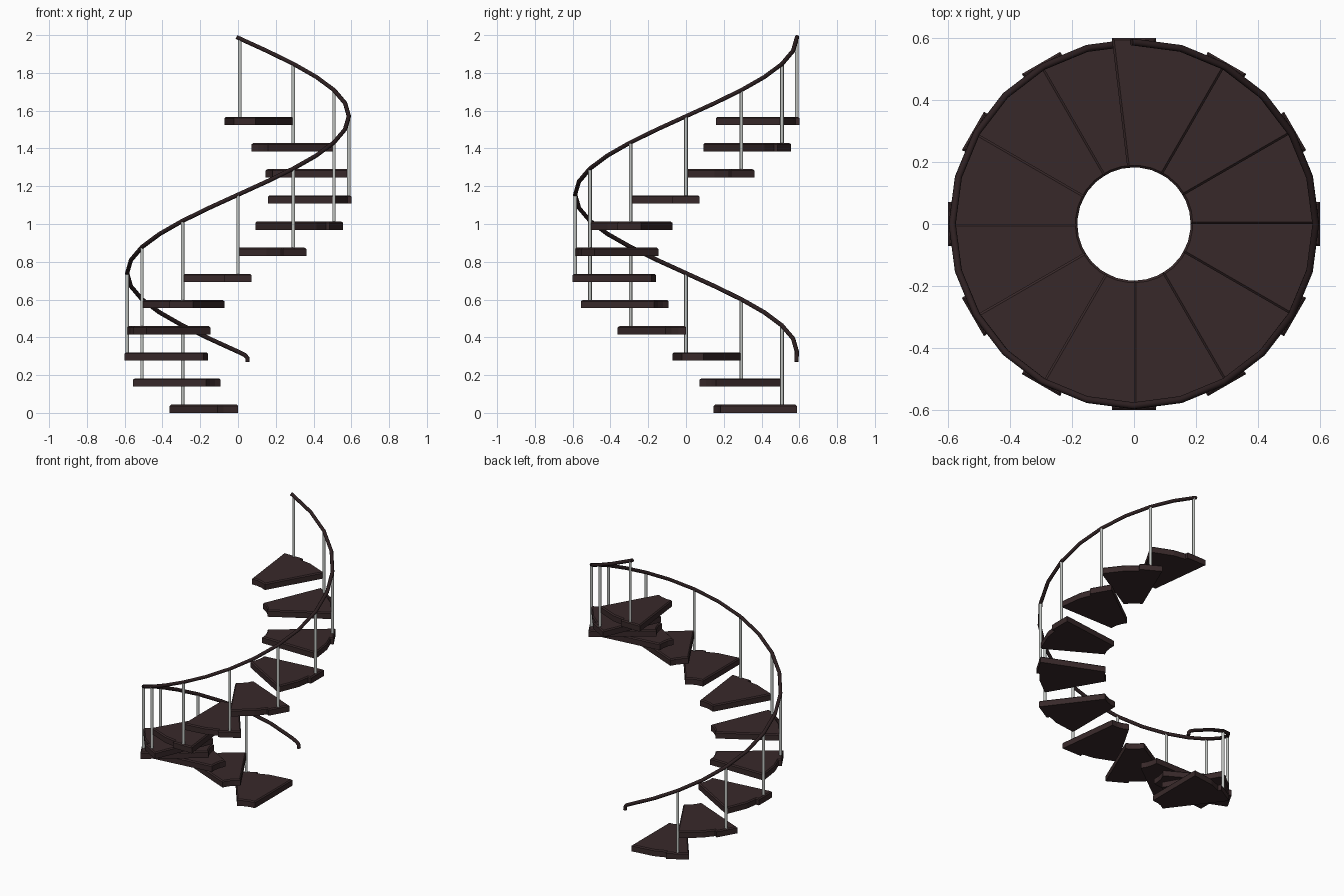
import bpy, bmesh, math
from mathutils import Vector

if "Cube" in bpy.data.objects:
    bpy.data.objects.remove(bpy.data.objects["Cube"])

STEPS, TURN, RISE = 12, 30, 0.1385
THICK, R_IN, R_OUT, R_TAB, R_RAIL = 0.044, 0.183, 0.587, 0.605, 0.587


def material(name, rgb):
    m = bpy.data.materials.new(name)
    m.diffuse_color = (*rgb, 1)
    m.use_nodes = True
    m.node_tree.nodes["Principled BSDF"].inputs["Base Color"].default_value = m.diffuse_color
    return m


wood = material("dark brown wood", (0.039, 0.0215, 0.0225))
rail_wood = material("darker brown rail", (0.026, 0.014, 0.015))
metal = material("light grey metal", (0.52, 0.54, 0.52))


def polar(r, deg, z=0.0):
    a = math.radians(deg)
    return Vector((r * math.cos(a), r * math.sin(a), z))


def rail_z(deg):
    return 0.324 + RISE * (deg - 90) / TURN


def add_object(name, bm, mat):
    bmesh.ops.recalc_face_normals(bm, faces=bm.faces)
    me = bpy.data.meshes.new(name)
    bm.to_mesh(me)
    bm.free()
    me.materials.append(mat)
    ob = bpy.data.objects.new(name, me)
    bpy.context.collection.objects.link(ob)
    return ob


# wedge treads, each with a tab under the next tread that carries a post
OUTLINE = [(R_IN, 0), (R_OUT, 0), (R_OUT, 15), (R_OUT - 0.003, 23), (R_TAB, 23.2),
           (R_TAB, 36.8), (R_IN, 36.8), (R_IN, 24.5), (R_IN, 12.25)]


def tread(i):
    bm = bmesh.new()
    start = 90 + i * TURN
    face = bm.faces.new([bm.verts.new(polar(r, start + a, i * RISE)) for r, a in OUTLINE])
    top = bmesh.ops.extrude_face_region(bm, geom=[face])["geom"]
    bmesh.ops.translate(bm, vec=(0, 0, THICK),
                        verts=[v for v in top if isinstance(v, bmesh.types.BMVert)])
    bmesh.ops.recalc_face_normals(bm, faces=bm.faces)
    # chamfer the upper rim
    level = i * RISE + THICK / 2
    rim = [e for e in bm.edges if min(v.co.z for v in e.verts) > level]
    bmesh.ops.bevel(bm, geom=rim, offset=0.007, segments=1, affect='EDGES')
    add_object(f"tread_{i + 1}", bm, wood)


# round posts from the tread tab up to the rail
def post(i):
    deg = 90 + (i + 1) * TURN - (1 if i == STEPS - 1 else 0)
    low, high = i * RISE + THICK - 0.01, rail_z(deg)
    bm = bmesh.new()
    bmesh.ops.create_cone(bm, cap_ends=True, segments=10, radius1=0.0095,
                          radius2=0.0095, depth=high - low)
    bmesh.ops.translate(bm, verts=bm.verts, vec=polar(R_RAIL, deg, (low + high) / 2))
    ob = add_object(f"post_{i + 1}", bm, metal)
    for p in ob.data.polygons:
        p.use_smooth = len(p.vertices) == 4


for i in range(STEPS):
    tread(i)
    post(i)

# helical handrail with a short downturned lower end
points = [polar(R_RAIL, 85, 0.27), polar(R_RAIL, 85.2, 0.291), polar(R_RAIL, 86.3, 0.305)]
points += [polar(R_RAIL, d, rail_z(d)) for d in range(90, 451, 15)]
points.append(polar(R_RAIL, 450.8, rail_z(450.8)))
cu = bpy.data.curves.new("handrail", 'CURVE')
cu.dimensions = '3D'
cu.bevel_depth, cu.bevel_resolution, cu.use_fill_caps = 0.0115, 2, True
sp = cu.splines.new('POLY')
sp.points.add(len(points) - 1)
for p, co in zip(sp.points, points):
    p.co = (*co, 1)
cu.materials.append(rail_wood)
rail = bpy.data.objects.new("handrail", cu)
bpy.context.collection.objects.link(rail)
bpy.context.view_layer.objects.active = rail
rail.select_set(True)
bpy.ops.object.convert(target='MESH')
bpy.ops.object.shade_smooth_by_angle(angle=math.radians(50))
